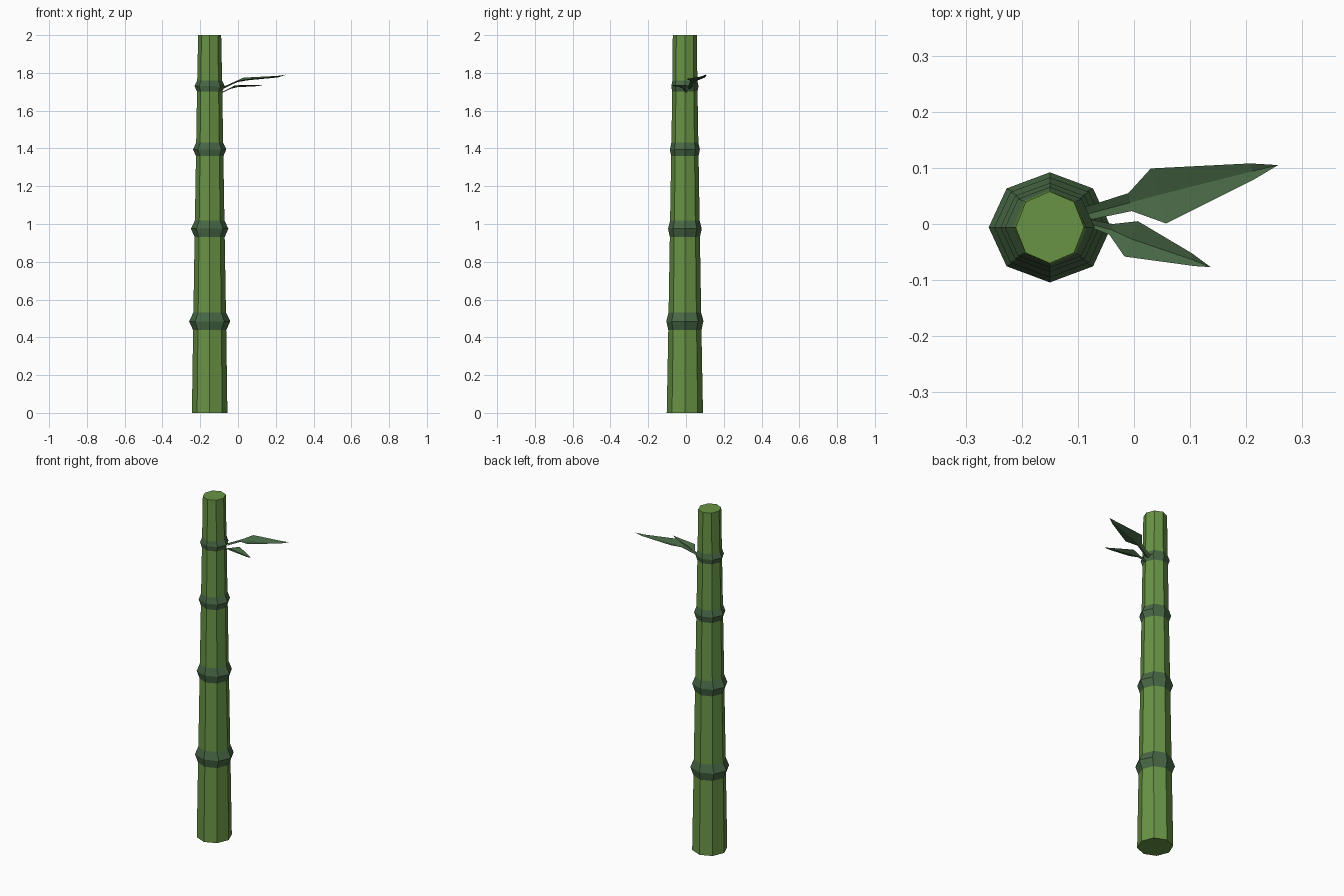
import bpy, bmesh, math

if "Cube" in bpy.data.objects:
    bpy.data.objects.remove(bpy.data.objects["Cube"])


def material(name, rgb):
    m = bpy.data.materials.new(name)
    m.diffuse_color = (*rgb, 1)
    m.use_nodes = True
    m.node_tree.nodes["Principled BSDF"].inputs["Base Color"].default_value = m.diffuse_color
    return m


STALK = material("stalk green", (0.140, 0.295, 0.060))
DARK = material("dark green", (0.065, 0.138, 0.060))
CX, CY, SIDES = -0.15, -0.006, 8


def finish(bm, name, mats):
    me = bpy.data.meshes.new(name)
    bm.to_mesh(me)
    bm.free()
    for m in mats:
        me.materials.append(m)
    ob = bpy.data.objects.new(name, me)
    bpy.context.collection.objects.link(ob)
    return ob


def radius(z):
    return 0.095 - 0.0165 * z


# Tapered octagonal stalk with swollen dark joints: (z, x radius, y radius)
joints = [(0.485, 0.047, 0.109), (0.975, 0.044, 0.099),
          (1.395, 0.036, 0.088), (1.73, 0.029, 0.080)]
rings = [(0, 0.094, 0.096)]
for z, h, r in joints:
    lo, hi = radius(z - h), radius(z + h)
    rings += [(z - h, lo, lo), (z, r, r * 0.9), (z + h, hi, hi)]
rings.append((2.0, 0.061, 0.064))

bm = bmesh.new()
loops = []
for z, rx, ry in rings:
    loops.append([bm.verts.new((CX + rx * math.cos(a), CY + ry * math.sin(a), z))
                  for a in (2 * math.pi * i / SIDES for i in range(SIDES))])
for k in range(len(loops) - 1):
    a, b = loops[k], loops[k + 1]
    for i in range(SIDES):
        j = (i + 1) % SIDES
        f = bm.faces.new((a[i], a[j], b[j], b[i]))
        f.material_index = 1 if k % 3 else 0
bm.faces.new(loops[0][::-1])
bm.faces.new(loops[-1])
finish(bm, "bamboo_stalk", [STALK, DARK])


# Thin folded leaves: rows of (left edge, midrib, right edge), then a tip
def leaf(name, rows, tip):
    bm = bmesh.new()
    vs = [[bm.verts.new(p) for p in row] for row in rows]
    for a, b in zip(vs, vs[1:]):
        for i in (0, 1):
            bm.faces.new((a[i], a[i + 1], b[i + 1], b[i]))
    t = bm.verts.new(tip)
    for i in (0, 1):
        bm.faces.new((vs[-1][i], vs[-1][i + 1], t))
    bmesh.ops.reverse_faces(bm, faces=[f for f in bm.faces if f.normal.z < 0])
    bm.normal_update()
    for f in bm.faces:
        if f.normal.z < 0:
            f.normal_flip()
    finish(bm, name, [DARK])


leaf("large_leaf", [
    [(-0.088, 0.030, 1.722), (-0.082, 0.018, 1.714), (-0.076, 0.008, 1.720)],
    [(-0.010, 0.055, 1.757), (-0.007, 0.038, 1.750), (-0.004, 0.023, 1.757)],
    [(0.030, 0.099, 1.775), (0.045, 0.052, 1.760), (0.057, 0.001, 1.768)],
    [(0.207, 0.108, 1.784), (0.211, 0.094, 1.776), (0.215, 0.080, 1.781)],
], (0.257, 0.105, 1.791))

leaf("small_leaf", [
    [(-0.078, 0.008, 1.703), (-0.080, 0.000, 1.696), (-0.082, -0.004, 1.700)],
    [(-0.038, 0.000, 1.720), (-0.041, -0.010, 1.715), (-0.044, -0.019, 1.719)],
    [(0.007, 0.005, 1.736), (-0.004, -0.027, 1.724), (-0.017, -0.058, 1.734)],
    [(0.103, -0.052, 1.735), (0.105, -0.064, 1.730), (0.108, -0.075, 1.734)],
], (0.137, -0.077, 1.737))
